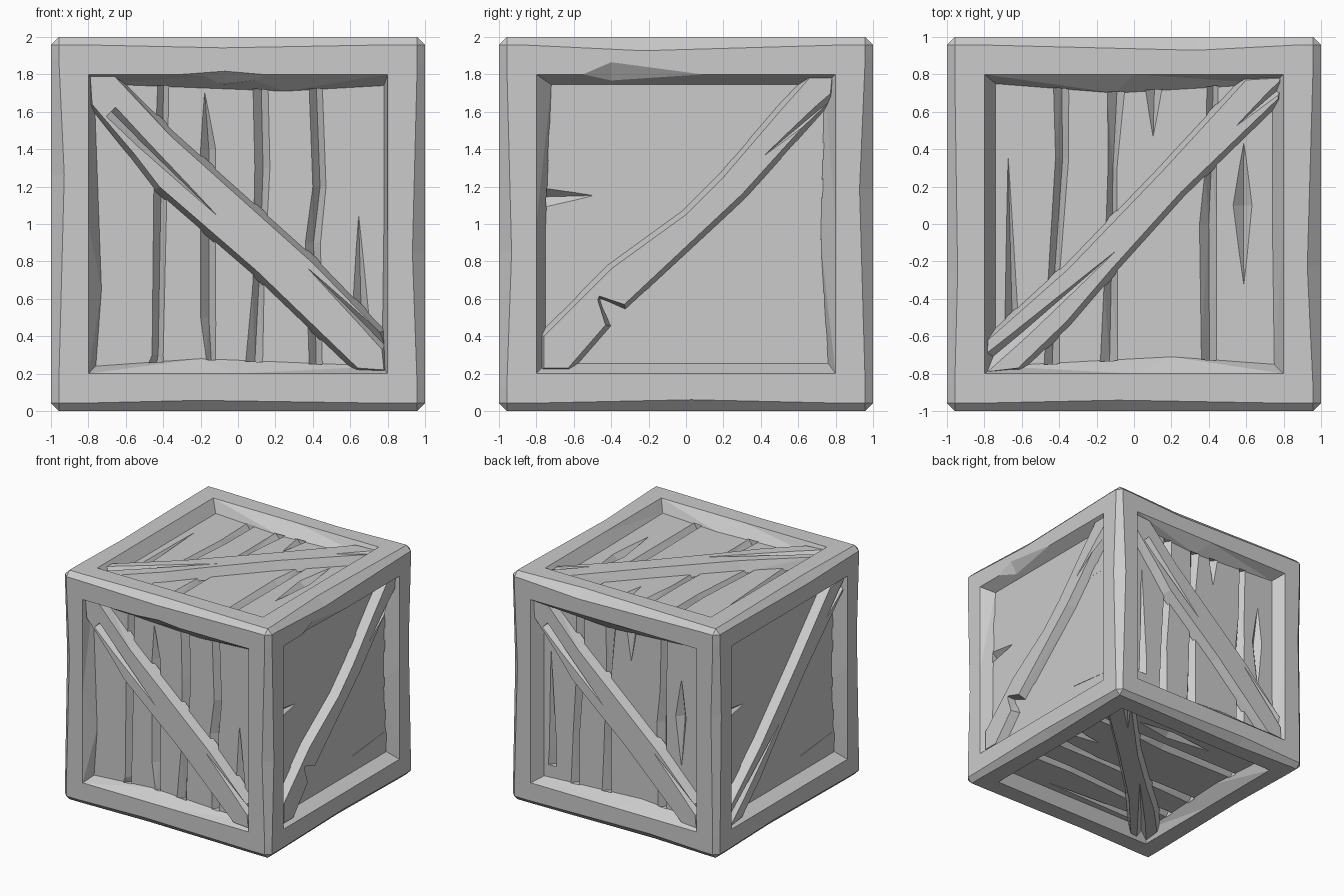
import bpy, bmesh, random
from mathutils import Vector, Matrix

if "Cube" in bpy.data.objects:
    bpy.data.objects.remove(bpy.data.objects["Cube"])

random.seed(4)
PANEL, BRACE = 0.90, 0.975          # surface heights, measured out from the centre
X, Y, Z = Vector((1, 0, 0)), Vector((0, 1, 0)), Vector((0, 0, 1))


def place(frame, u, v, w):
    U, V, W = frame
    return U * u + V * v + W * w + Z


def loft(bm, rings):
    """Closed solid through equal-length rings of points."""
    vs = [[bm.verts.new(p) for p in r] for r in rings]
    n = len(vs[0])
    for a, b in zip(vs, vs[1:]):
        for i in range(n):
            j = (i + 1) % n
            bm.faces.new((a[i], a[j], b[j], b[i]))
    bm.faces.new(vs[0])
    bm.faces.new(vs[-1])


def hull(bm, pts):
    vs = [bm.verts.new(p) for p in pts]
    res = bmesh.ops.convex_hull(bm, input=vs)
    junk = [g for g in res["geom_interior"] if isinstance(g, bmesh.types.BMVert)]
    bmesh.ops.delete(bm, geom=junk, context='VERTS')


def finish(bm, name):
    bmesh.ops.triangulate(bm, faces=[f for f in bm.faces if len(f.verts) > 3])
    bmesh.ops.recalc_face_normals(bm, faces=bm.faces)
    me = bpy.data.meshes.new(name)
    bm.to_mesh(me)
    bm.free()
    ob = bpy.data.objects.new(name, me)
    bpy.context.collection.objects.link(ob)
    return ob


def cut(ob, bm):
    """Subtract the cutter mesh and remove it."""
    cutter = finish(bm, "cutter")
    cutter.hide_render = True
    mod = ob.modifiers.new("cut", 'BOOLEAN')
    mod.operation, mod.solver, mod.object = 'DIFFERENCE', 'EXACT', cutter
    bpy.context.view_layer.objects.active = ob
    bpy.ops.object.modifier_apply(modifier=mod.name)
    bpy.data.objects.remove(cutter)


def groove(bm, frame, w, stations, S, P, origin=(0, 0)):
    """V-shaped cut; stations are (distance along, start across, width)."""
    O = Vector(origin)
    rings = []
    for s, lo, wid in stations:
        depth = 0.055 * min(1, wid / 0.07)
        m = wid * 0.06
        ring = []
        for p, h in ((lo - m, w + .006), (lo + wid * .55, w - depth), (lo + wid + m, w + .006)):
            q = O + S * s + P * p
            ring.append(place(frame, q.x, q.y, h))
        rings.append(ring)
    loft(bm, rings)


# Plank seams and splits: (along, start across, width)
T = .004
FRONT_SEAMS = [
    [(-.75, -.48, .08), (-.7, -.46, .06), (.2, -.45, .07), (.75, -.43, .06)],
    [(-.73, -.17, .05), (-.5, -.2, .08), (.4, -.2, .08), (.7, -.18, T)],
    [(-.75, .04, .09), (-.3, .08, .06), (.3, .09, .08), (.74, .08, .08)],
    [(-.75, .38, .07), (-.1, .36, .08), (.2, .4, .07), (.74, .38, .07)],
    [(-.62, .6, .1), (-.5, .61, .09), (.04, .643, T)]]
SIDE_SEAMS = [
    [(-.75, -.47, .09), (.25, -.48, .13), (.74, -.45, .08)],
    [(-.75, -.14, .11), (0, -.15, .07), (.6, -.18, .06), (.74, -.16, .08)],
    [(-.75, .35, .15), (-.6, .36, .12), (.2, .36, .09), (.74, .35, .08)],
    [(-.76, .09, .1), (-.5, .15, T)],
    [(.74, .14, .1), (.45, .19, T)],
    [(.76, -.65, .09), (.3, -.605, T)]]
TOP_SEAMS = [
    [(-.75, -.48, .08), (-.3, -.46, .06), (.35, -.42, .07), (.73, -.43, .08)],
    [(-.74, -.18, .09), (-.3, -.16, .07), (.3, -.14, .05), (.72, -.14, .09)],
    [(-.74, .36, .08), (0, .35, .09), (.3, .38, .06), (.74, .39, .06)],
    [(-.65, -.7, .08), (-.5, -.69, .07), (.35, -.675, T)],
    [(.73, .06, .09), (.47, .1, T)],
    [(-.32, .585, T), (.1, .53, .1), (.43, .585, T)]]

# Inner outlines of the recesses, anticlockwise from bottom left
FRONT_WELL = [(-.76, -.76), (-.2, -.72), (.77, -.76), (.78, 0), (.78, .74), (.25, .71), (-.77, .75), (-.73, -.35)]
SIDE_WELL = [(-.75, -.745), (0, -.745), (.76, -.745), (.72, -.1), (.74, .745), (0, .745), (-.72, .745), (-.75, 0)]
TOP_WELL = [(-.74, -.76), (.2, -.71), (.75, -.75), (.74, 0), (.74, .75), (-.1, .7), (-.74, .75), (-.74, 0)]
RIM = [(-.8, -.8), (0, -.8), (.8, -.8), (.8, 0), (.8, .8), (0, .8), (-.8, .8), (-.8, 0)]

# Brace outlines with their splits (open end, tip, width)
FALLING = ([(-.66, .79), (-.36, .47), (.4, -.21), (.76, -.58), (.78, -.78), (.64, -.77),
            (.1, -.25), (-.42, .2), (-.55, .37), (-.78, .64), (-.79, .79)],
           [((-.68, .6), (-.12, .05), .07), ((.8, -.66), (.38, -.24), .06)])
NOTCHED = ([(-.76, -.6), (-.4, -.24), (0, .05), (.2, .25), (.5, .6), (.66, .78), (.78, .78),
            (.77, .68), (.3, .16), (-.33, -.43), (-.48, -.38), (-.43, -.54), (-.63, -.77), (-.76, -.77)],
           [((.82, .7), (.42, .37), .06)])
SPLIT = ([(-.78, -.62), (-.35, -.24), (.15, .28), (.6, .77), (.78, .78), (.77, .67),
          (.25, .17), (-.12, -.24), (-.36, -.52), (-.62, -.77), (-.79, -.79)],
         [((-.81, -.76), (-.1, -.15), .08), ((.82, .76), (.55, .53), .06)])

# side: (local axes, recess, seams, seams run upright, brace, rim chip)
SIDES = {
    "front": ((X, Z, -Y), FRONT_WELL, FRONT_SEAMS, True, FALLING, (-.5, .3, -.07, .82)),
    "back": ((-X, Z, Y), TOP_WELL, TOP_SEAMS, True, FALLING, None),
    "right": ((Y, Z, X), SIDE_WELL, SIDE_SEAMS, False, NOTCHED, (-.6, .25, -.4, .87)),
    "left": ((-Y, Z, -X), SIDE_WELL, SIDE_SEAMS, False, SPLIT, None),
    "top": ((X, Y, Z), TOP_WELL, TOP_SEAMS, True, SPLIT, None),
    "bottom": ((Y, X, -Z), TOP_WELL, TOP_SEAMS, True, SPLIT, None),
}

# Crate body: chamfered cube
bm = bmesh.new()
bmesh.ops.create_cube(bm, size=2, matrix=Matrix.Translation(Z))
bmesh.ops.bevel(bm, geom=bm.edges[:], offset=.042, segments=1, affect='EDGES')
body = finish(bm, "crate_body")

# Recessed panels
wells = bmesh.new()
for frame, well, *_ in SIDES.values():
    loft(wells, [[place(frame, u, v, h) for u, v in ring]
                 for ring, h in ((well, PANEL), (RIM, 1.0), (RIM, 1.05))])
cut(body, wells)

# Worn outer edges: a shallow dent along each of the twelve edges
dents = bmesh.new()
for A, B, C in ((X, Y, Z), (Y, Z, X), (Z, X, Y)):
    for sb in (-1, 1):
        for sc in (-1, 1):
            mid, d = random.uniform(-.4, .4), random.uniform(.055, .075)
            pts = []
            for t, c in ((-.93, .04), (mid, d), (.93, .04)):
                for b, e in ((1 - c - .02, 1.02), (1.02, 1 - c - .02), (1.03, 1.03)):
                    pts.append(A * t + B * sb * b + C * sc * e + Z)
            hull(dents, pts)
cut(body, dents)

# Plank seams, splits and rim chips
seams = bmesh.new()
for frame, well, lines, upright, brace, chip in SIDES.values():
    S, P = (Vector((0, 1)), Vector((1, 0))) if upright else (Vector((1, 0)), Vector((0, 1)))
    for line in lines:
        groove(seams, frame, PANEL, line, S, P)
    if chip:
        a, b, m, top = chip
        hull(seams, [place(frame, *p) for p in ((a, .795, 1.01), (b, .795, 1.01), (m, top, 1.003),
                                                (m, .75, .93), (m, .7, 1.01))])
cut(body, seams)

# Diagonal braces with flared sides and splits
for side, (frame, well, lines, upright, (outline, splits), chip) in SIDES.items():
    pts = [Vector(p) for p in outline]
    foot = []
    for i, p in enumerate(pts):
        a = (p - pts[i - 1]).normalized()
        b = (pts[(i + 1) % len(pts)] - p).normalized()
        t = (a + b).normalized()
        q = p + Vector((-t.y, t.x)) * .035
        foot.append((max(-.8, min(.8, q.x)), max(-.8, min(.8, q.y))))
    bm = bmesh.new()
    loft(bm, [[place(frame, u, v, PANEL - .02) for u, v in foot],
              [place(frame, u, v, BRACE) for u, v in outline]])
    ob = finish(bm, side + "_brace")
    slits = bmesh.new()
    for start, tip, wid in splits:
        d = Vector(tip) - Vector(start)
        S = d.normalized()
        P = Vector((-S.y, S.x))
        groove(slits, frame, BRACE, [(0, -wid / 2, wid), (d.length * .3, -wid * .45, wid * .8),
                                     (d.length, 0, T)], S, P, start)
    cut(ob, slits)
